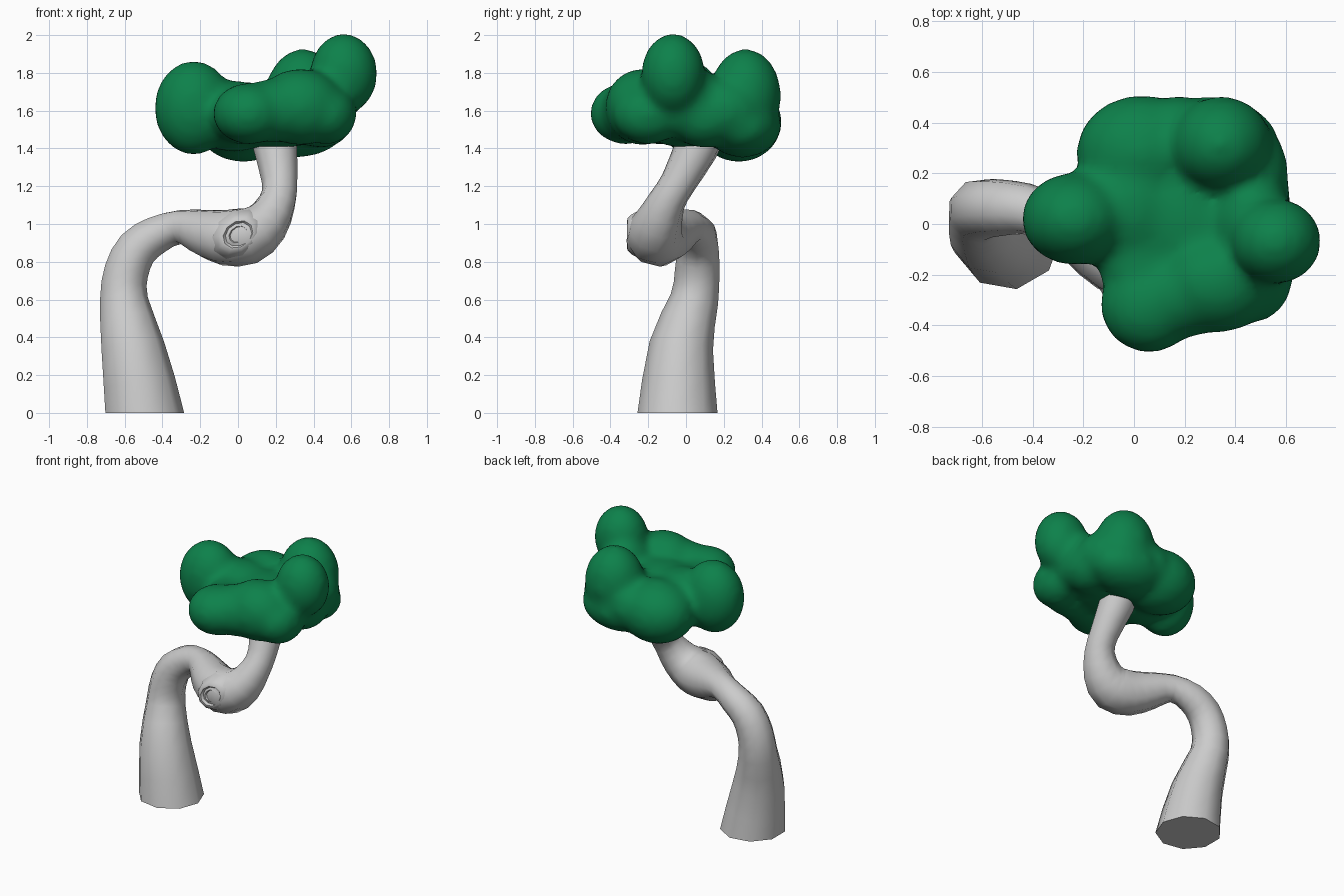
import bpy, bmesh, math
from mathutils import Vector, Matrix

if "Cube" in bpy.data.objects:
    bpy.data.objects.remove(bpy.data.objects["Cube"])


def finish(name, bm, angle=60):
    bmesh.ops.recalc_face_normals(bm, faces=bm.faces)
    me = bpy.data.meshes.new(name)
    bm.to_mesh(me)
    bm.free()
    ob = bpy.data.objects.new(name, me)
    bpy.context.collection.objects.link(ob)
    bpy.ops.object.select_all(action='DESELECT')
    ob.select_set(True)
    bpy.context.view_layer.objects.active = ob
    bpy.ops.object.shade_smooth_by_angle(angle=math.radians(angle))
    return ob


def bridge(bm, rings):
    for a, b in zip(rings, rings[1:]):
        n = len(a)
        for i in range(n):
            bm.faces.new((a[i], a[(i + 1) % n], b[(i + 1) % n], b[i]))
    bm.faces.new(rings[0][::-1])
    bm.faces.new(rings[-1])


# Trunk: rings swept along a winding path (x, y, z, radius)
PATH = [(-.50, -.045, 0, .215), (-.562, -.025, .35, .172), (-.607, .045, .6, .13),
        (-.593, .06, .75, .12), (-.535, .065, .87, .113), (-.43, .06, .945, .102),
        (-.31, .02, .985, .092), (-.2, -.05, .96, .122), (-.08, -.125, .93, .15),
        (.05, -.165, .94, .155), (.15, -.145, 1.01, .128), (.21, -.1, 1.12, .1),
        (.222, -.04, 1.22, .096), (.2, .055, 1.4, .118), (.19, .09, 1.5, .12)]
SIDES = 9
keys = [Vector(p) for p in PATH]
path = []
for i in range(len(keys) - 1):
    a, b = keys[max(i - 1, 0)], keys[i]
    c, d = keys[i + 1], keys[min(i + 2, len(keys) - 1)]
    path += [b, (b + c) * .5625 - (a + d) * .0625]
path.append(keys[-1])
pts = [p.to_3d() for p in path]
bm = bmesh.new()
rings = []
side, prev = Vector((1, 0, 0)), Vector((0, 0, 1))
for i, p in enumerate(pts):
    t = Vector((0, 0, 1))
    if i:
        t = (pts[min(i + 1, len(pts) - 1)] - pts[i - 1]).normalized()
    side = prev.rotation_difference(t) @ side
    side = (side - t * side.dot(t)).normalized()
    up = t.cross(side)
    prev = t
    r = path[i][3]
    rings.append([bm.verts.new(p + r * (math.cos(a) * side + math.sin(a) * up))
                  for a in (2 * math.pi * k / SIDES for k in range(SIDES))])
bridge(bm, rings)
finish("trunk", bm)

# Knot: low swelling with a rim and hollow, facing front
bm = bmesh.new()
rings = []
tilt = math.radians(35)
for r, y in ((.165, -.2), (.15, -.25), (.125, -.29), (.1, -.31), (.085, -.312),
             (.072, -.298), (.052, -.306), (.045, -.296)):
    ring = []
    for k in range(10):
        a = 2 * math.pi * k / 10
        u, v = r * math.cos(a), r * .78 * math.sin(a)
        ring.append(bm.verts.new((u * math.cos(tilt) - v * math.sin(tilt), y,
                                  .945 + u * math.sin(tilt) + v * math.cos(tilt))))
    rings.append(ring)
bridge(bm, rings)
finish("trunk_knot", bm, 50)

# Foliage: overlapping blobs (centre, radii) fused and softened
BLOBS = [(-.235, .02, 1.615, .21, .184, .252), (.56, -.068, 1.795, .18, .17, .216),
         (.345, .315, 1.68, .2, .19, .25), (.06, -.32, 1.585, .195, .19, .165),
         (.33, -.23, 1.62, .235, .2, .205), (.03, .28, 1.54, .26, .23, .215),
         (.2, .02, 1.57, .34, .3, .17), (.44, .1, 1.57, .18, .2, .17),
         (.47, -.2, 1.58, .16, .19, .16), (.3, .3, 1.52, .28, .205, .17),
         # fillers softening the valleys
         (-.02, .06, 1.57, .24, .25, .19), (.19, -.28, 1.6, .22, .17, .17),
         (.47, .0, 1.65, .16, .2, .2), (.43, .2, 1.6, .18, .22, .18),
         (.18, .36, 1.56, .2, .145, .16), (.02, -.15, 1.57, .16, .2, .15)]
bm = bmesh.new()
for x, y, z, a, b, c in BLOBS:
    bmesh.ops.create_icosphere(bm, subdivisions=3, radius=1,
                               matrix=Matrix.LocRotScale((x, y, z), None, (a, b, c)))
leaves = finish("foliage", bm, 180)
m = leaves.modifiers.new("fuse", 'REMESH')
m.mode = 'VOXEL'
m.voxel_size = .025
m.use_smooth_shade = True
m = leaves.modifiers.new("soften", 'SMOOTH')
m.factor = .5
m.iterations = 12
green = bpy.data.materials.new("leaf_green")
green.diffuse_color = (.004, .22, .07, 1)
green.use_nodes = True
green.node_tree.nodes["Principled BSDF"].inputs["Base Color"].default_value = green.diffuse_color
leaves.data.materials.append(green)
